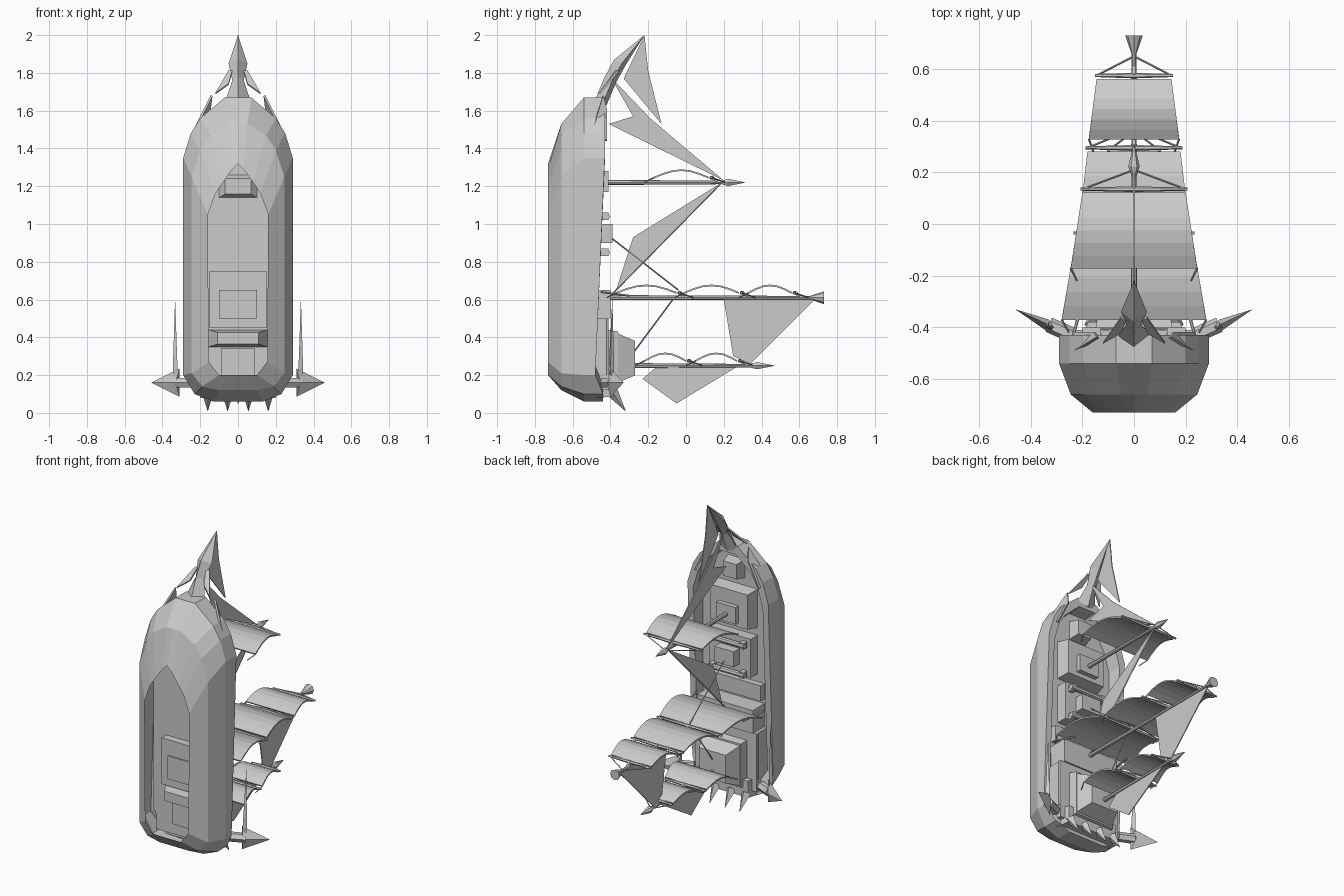
import bpy, bmesh, math
from mathutils import Vector

cube = bpy.data.objects.get("Cube")
if cube:
    bpy.data.objects.remove(cube, do_unlink=True)

grey = bpy.data.materials.new("plain_grey")
grey.use_nodes = True
COLOUR = (0.6, 0.6, 0.6, 1)
grey.diffuse_color = COLOUR
grey.node_tree.nodes["Principled BSDF"].inputs["Base Color"].default_value = COLOUR


def make(name, verts, faces, solid=0, recalc=True):
    me = bpy.data.meshes.new(name)
    me.from_pydata([tuple(v) for v in verts], [], faces)
    if recalc:
        bm = bmesh.new()
        bm.from_mesh(me)
        bmesh.ops.recalc_face_normals(bm, faces=bm.faces)
        bm.to_mesh(me)
        bm.free()
    me.materials.append(grey)
    ob = bpy.data.objects.new(name, me)
    bpy.context.collection.objects.link(ob)
    if solid:
        mod = ob.modifiers.new("Thickness", 'SOLIDIFY')
        mod.thickness = solid
        mod.offset = 0
    return ob


def plate(name, pts, solid=0.006):
    return make(name, pts, [list(range(len(pts)))], solid)


def rod(name, p, q, radii=(0.005, 0.005), sides=6):
    """Tube from p to q; the radii are spread evenly along it."""
    p, q = Vector(p), Vector(q)
    turn = (q - p).to_track_quat('Z', 'Y')
    n = len(radii)
    verts = [p.lerp(q, i / (n - 1)) + turn @ Vector((r * math.cos(a), r * math.sin(a), 0))
             for i, r in enumerate(radii)
             for a in [2 * math.pi * k / sides for k in range(sides)]]
    faces = [[i * sides + k, i * sides + (k + 1) % sides,
              (i + 1) * sides + (k + 1) % sides, (i + 1) * sides + k]
             for i in range(n - 1) for k in range(sides)]
    faces += [list(range(sides)), list(range((n - 1) * sides, n * sides))]
    return make(name, verts, faces)


def box(name, w, y, z, taper=1, cx=0):
    """Box of half width w, narrowed by taper at its deck-up end."""
    mid, half = sum(z) / 2, (z[1] - z[0]) / 2
    verts = [(cx + sx * w * t, yy, mid + sz * half * t)
             for yy, t in ((y[0], 1), (y[1], taper))
             for sx, sz in ((-1, -1), (1, -1), (1, 1), (-1, 1))]
    faces = [(0, 1, 2, 3), (4, 5, 6, 7)] + [(k, (k + 1) % 4, (k + 1) % 4 + 4, k + 4) for k in range(4)]
    return make(name, verts, faces)


# Hull: half outlines from stern to bow, lofted from the open keel to the rim
KEEL = [(0, .2), (.05, .2), (.1, .2), (.155, .27), (.16, 1.05), (.12, 1.16), (.08, 1.22), (.03, 1.29), (0, 1.32)]
BILGE = [(0, .12), (.1, .12), (.19, .14), (.245, .21), (.245, 1.25), (.2, 1.39), (.15, 1.47), (.05, 1.53), (0, 1.53)]
SIDE = [(0, .06), (.13, .06), (.23, .1), (.29, .2), (.29, 1.35), (.25, 1.48), (.2, 1.56), (.07, 1.67), (0, 1.67)]


def rim_height(z):
    return -.43 if z > 1.3 else (-.44 if z < .15 else -.48)


def ring(outline, height, inset=1):
    pts = [(x * inset, height(z) if callable(height) else height, .86 + (z - .86) * (inset + 1) / 2)
           for x, z in outline]
    return pts + [(-x, y, z) for x, y, z in pts[-2:0:-1]]


rings = [ring(KEEL, -.73), ring(BILGE, -.66), ring(SIDE, -.54), ring(SIDE, rim_height),
         ring(SIDE, rim_height, .86), ring(SIDE, -.52, .84)]
n = len(rings[0])
hull_faces = [(r * n + k, r * n + (k + 1) % n, (r + 1) * n + (k + 1) % n, (r + 1) * n + k)
              for r in range(len(rings) - 1) for k in range(n)]
hull_faces.append(list(range((len(rings) - 1) * n, len(rings) * n)))
make("hull_and_deck", sum(rings, []), hull_faces)

# Rooms under the deck
box("lower_room", .15, (-.52, -.57), (.45, .75))
box("lower_room_panel", .1, (-.57, -.58), (.5, .65))
box("lower_beam", .155, (-.52, -.6), (.35, .44), .7)
box("stern_room_panel", .09, (-.52, -.55), (.2, .34))
box("forward_room_panel", .1, (-.52, -.55), (1.14, 1.26), .7)

# Deck houses and hatches
box("quarter_deck", .22, (-.52, -.41), (.12, .5))
box("quarter_deck_step", .2, (-.52, -.4), (.5, .65))
box("stern_cabin", .15, (-.41, -.36), (.14, .44), .94)
box("stern_cabin_roof", .135, (-.36, -.27), (.16, .42), .7)
box("midship_step", .2, (-.52, -.48), (.68, .78))
box("midship_platform", .15, (-.52, -.45), (.83, 1.08))
box("midship_hatch", .07, (-.45, -.39), (.9, 1.0))
box("fore_platform", .15, (-.52, -.44), (1.13, 1.38), .9)
box("fore_hatch", .07, (-.44, -.41), (1.17, 1.28))
box("bow_hatch", .06, (-.52, -.45), (1.43, 1.55), .8)
for z in (.85, 1.04):
    rod("deck_winch", (-.13, -.42, z), (.13, -.42, z), (.017, .017), 8)
    for s in (-1, 1):
        box("winch_support", .015, (-.45, -.41), (z - .02, z + .02), cx=s * .11)

# Prow beak
beak = [(-.47, 1.65, .07), (-.42, 1.77, .03), (-.37, 1.86, .05)]
beak_verts = []
for y, z, w in beak:
    beak_verts += [(-w, y + .03, z - .01), (0, y - .01, z + .01), (w, y + .03, z - .01), (0, y + .05, z - .02)]
beak_verts.append((0, -.22, 2.0))
beak_faces = [(i * 4 + k, i * 4 + (k + 1) % 4, i * 4 + 4 + (k + 1) % 4, i * 4 + 4 + k)
              for i in range(2) for k in range(4)]
beak_faces += [(8 + k, 8 + (k + 1) % 4, 12) for k in range(4)] + [(0, 1, 2, 3)]
make("prow_beak", beak_verts, beak_faces)

for s in (-1, 1):
    # Barbs and bow fins
    plate("prow_barb", [(s * .03, -.37, 1.81), (s * .05, -.36, 1.81), (s * .12, -.46, 1.69), (s * .05, -.42, 1.74)], .01)
    plate("bow_fin", [(s * .24, -.5, 1.48), (s * .14, -.44, 1.68), (s * .15, -.42, 1.6), (s * .23, -.42, 1.44)], .012)
    # Stern outriggers: horn, arm and tall blade
    rod("outrigger_arm", (s * .24, -.43, .16), (s * .33, -.39, .16), (.03, .03), 6)
    horn = [(s * .31, -.4, .235), (s * .33, -.42, .16), (s * .31, -.4, .085), (s * .33, -.37, .16), (s * .46, -.33, .16)]
    make("outrigger_horn", horn, [(0, 1, 2, 3)] + [(k, (k + 1) % 4, 4) for k in range(4)])
    blade = [(s * .345, -.4, .23), (s * .32, -.41, .23), (s * .33, -.38, .23), (s * .333, -.39, .61), (s * .33, -.39, .1)]
    make("outrigger_blade", blade, [(k, (k + 1) % 3, t) for k in range(3) for t in (3, 4)])
    # Stern teeth
    for x in (.055, .16):
        rod("stern_tooth", (s * x, -.39, .11), (s * x, -.32, .01), (.032, .001), 4)
    # Side stanchions
    rod("side_stay", (s * .24, -.45, .64), (s * .2, -.3, .62), (.006, .006))
    rod("side_rail", (s * .22, -.42, .2), (s * .22, -.42, .5), (.008, .008))
box("stern_board", .2, (-.47, -.38), (.08, .2), .9)


# Masts and square sails, billowing towards the bow
def mast(name, z, y0, y1, sails):
    rod(name + "_mast", (0, y0, z), (0, y1, z), (.014, .009), 8)
    for ya, yb, wa, wb in sails:
        steps = 6
        verts = []
        for i in range(steps + 1):
            t = i / steps
            w = wa + (wb - wa) * t
            zz = z + .025 + .04 * math.sin(math.pi * t)
            verts += [(s * w, ya + (yb - ya) * t, zz) for s in (-1, 1)]
        make(name + "_sail", verts, [(2 * i, 2 * i + 1, 2 * i + 3, 2 * i + 2) for i in range(steps)], .009)
        rod(name + "_yard", (-wb * 1.04, yb + .015, z + .025), (wb * 1.04, yb + .015, z + .025), (.006, .011, .006), 6)
        rod(name + "_yard_tie", (0, yb + .015, z + .03), (0, yb + .05, z), (.01, .01), 6)
        for s in (-1, 1):
            rod(name + "_yard_stay", (s * wb, yb + .015, z + .025), (0, yb + .09, z), (.004, .004), 4)
            rod(name + "_sheet", (s * wa, ya, z + .025), (s * wa * .9, ya - .05, z), (.004, .004), 4)


mast("fore", 1.22, -.48, .24, [(-.17, .12, .245, .2)])
mast("main", .61, -.48, .7, [(-.37, -.05, .28, .225), (-.01, .28, .215, .18), (.33, .56, .175, .145)])
mast("mizzen", .25, -.35, .38, [(-.22, 0, .2, .15), (.05, .27, .14, .1)])
rod("fore_finial", (0, .18, 1.22), (0, .31, 1.22), (.008, .022, .012, .002), 6)
rod("mizzen_finial", (0, .33, .25), (0, .465, .25), (.008, .022, .012, .002), 6)
rod("crow_nest", (0, .66, .61), (0, .73, .61), (.01, .034), 8)


# Stay sails on the centre line
def stay_sail(name, pts):
    plate(name, [(0, y, z) for y, z in pts])


stay_sail("flying_jib", [(-.22, 2.0), (-.2, 1.81), (-.13, 1.53), (-.33, 1.77)])
stay_sail("jib", [(-.4, 1.78), (-.19, 1.56), (.2, 1.23), (-.41, 1.53), (-.28, 1.57)])
stay_sail("main_stay_sail", [(.19, 1.22), (-.28, .93), (-.37, .65)])
stay_sail("main_gaff_sail", [(.2, .6), (.68, .6), (.34, .26), (.25, .3)])
stay_sail("spanker_sail", [(.28, .25), (-.05, .05), (-.23, .18), (-.16, .24)])

# Rigging lines
for p, q in (((0, -.4, .93), (0, -.04, .65)), ((0, -.33, .25), (0, -.07, .6)),
             ((0, -.42, .6), (0, .19, 1.22))):
    rod("rigging_line", p, q, (.004, .004), 4)
